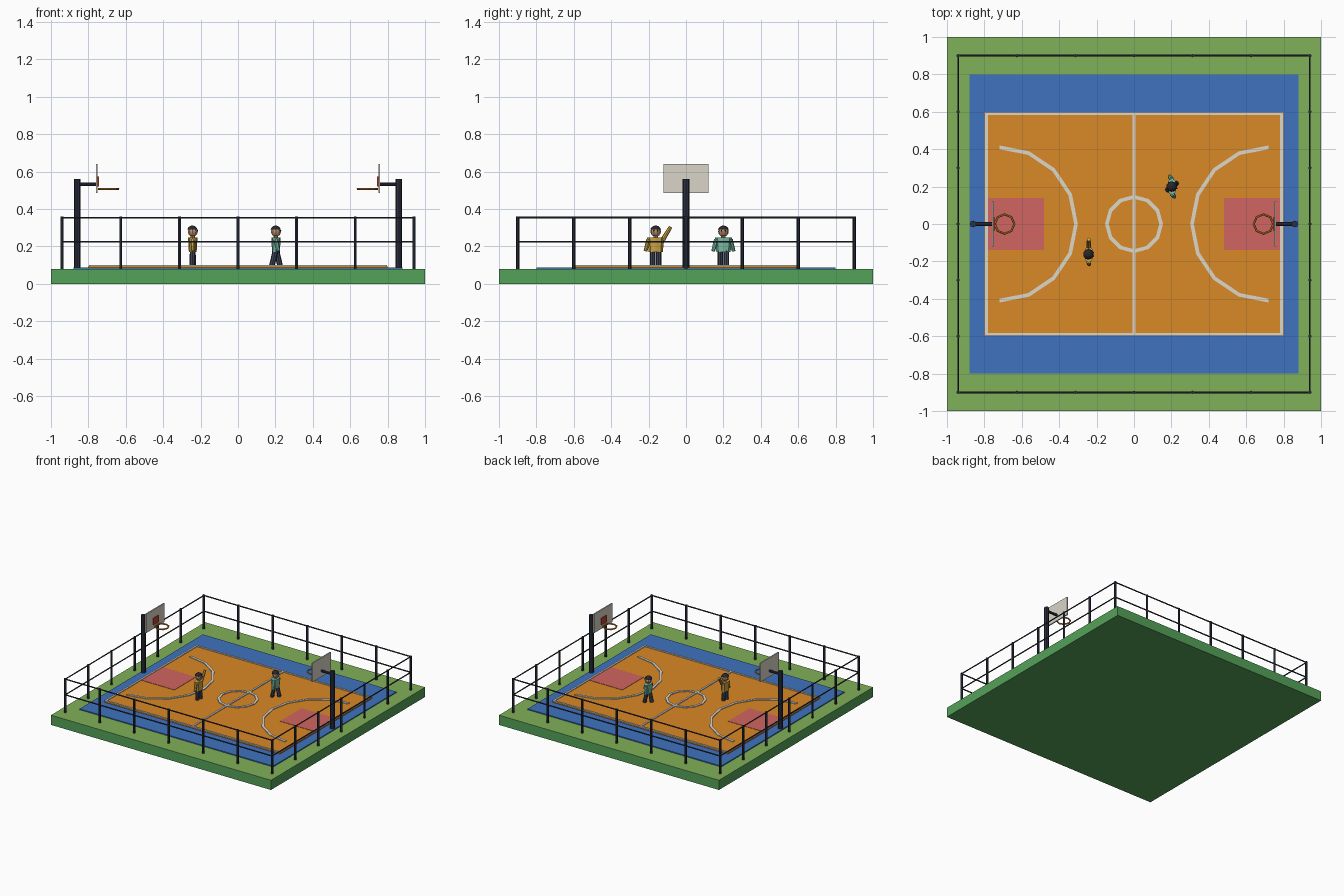
import bpy, bmesh
from math import sin, cos, pi, radians
from mathutils import Vector

if "Cube" in bpy.data.objects:
    bpy.data.objects.remove(bpy.data.objects["Cube"])


def mat(name, r, g, b):
    m = bpy.data.materials.new(name)
    m.diffuse_color = (r, g, b, 1)
    m.use_nodes = True
    m.node_tree.nodes["Principled BSDF"].inputs["Base Color"].default_value = m.diffuse_color
    return m


SIDE = mat("side_green", 0.09, 0.36, 0.10)
GRASS = mat("grass_green", 0.22, 0.44, 0.10)
BLUE = mat("blue", 0.05, 0.17, 0.52)
ORANGE = mat("orange", 0.70, 0.25, 0.02)
RED = mat("red", 0.64, 0.13, 0.12)
WHITE = mat("line_white", 0.72, 0.68, 0.60)
DARK = mat("dark_steel", 0.025, 0.03, 0.05)
BOARD = mat("board", 0.70, 0.66, 0.58)
TARGET = mat("target_red", 0.5, 0.06, 0.03)
RIM = mat("rim_orange", 0.65, 0.24, 0.03)
SKIN = mat("skin", 0.55, 0.30, 0.16)
HAIR = mat("hair", 0.02, 0.02, 0.025)
PANTS = mat("trousers", 0.05, 0.06, 0.10)
YELLOW = mat("yellow_shirt", 0.62, 0.38, 0.06)
TEAL = mat("teal_shirt", 0.20, 0.52, 0.38)


def finish(bm, name, m):
    bmesh.ops.recalc_face_normals(bm, faces=bm.faces)
    me = bpy.data.meshes.new(name)
    bm.to_mesh(me)
    bm.free()
    me.materials.append(m)
    ob = bpy.data.objects.new(name, me)
    bpy.context.collection.objects.link(ob)
    return ob


def box(name, lo, hi, m):
    bm = bmesh.new()
    bmesh.ops.create_cube(bm, size=1)
    lo, hi = Vector(lo), Vector(hi)
    for v in bm.verts:
        v.co = (lo + hi) / 2 + v.co * (hi - lo)
    return finish(bm, name, m)


def rod(name, a, b, r1, m, r2=None, n=8, flat=1.0):
    """Tapered rod from a to b; flat squeezes the section along x."""
    a, b = Vector(a), Vector(b)
    bm = bmesh.new()
    bmesh.ops.create_cone(bm, cap_ends=True, segments=n, radius1=r1,
                          radius2=r1 if r2 is None else r2, depth=(b - a).length)
    q = Vector((0, 0, 1)).rotation_difference(b - a)
    for v in bm.verts:
        p = q @ v.co
        p.x *= flat
        v.co = p + (a + b) / 2
    return finish(bm, name, m)


def band(name, c, r, a0, a1, n, m, w=0.02, z0=0.095, z1=0.102):
    """Flat faceted arc of painted line."""
    bm = bmesh.new()
    full = abs(a1 - a0) > 359
    k = n if full else n + 1
    rings = []
    for i in range(k):
        t = radians(a0 + (a1 - a0) * i / n)
        rings.append([bm.verts.new((c[0] + q * cos(t), c[1] + q * sin(t), z))
                      for q, z in ((r - w / 2, z0), (r + w / 2, z0), (r + w / 2, z1), (r - w / 2, z1))])
    for i in range(n):
        A, B = rings[i], rings[(i + 1) % k]
        for j in range(4):
            bm.faces.new((A[j], A[(j + 1) % 4], B[(j + 1) % 4], B[j]))
    if not full:
        bm.faces.new(rings[0])
        bm.faces.new(rings[-1])
    return finish(bm, name, m)


def ball(name, c, r, m, zmin=None, n=10):
    bm = bmesh.new()
    bmesh.ops.create_uvsphere(bm, u_segments=n, v_segments=8, radius=r)
    if zmin is not None:
        g = bm.verts[:] + bm.edges[:] + bm.faces[:]
        cut = bmesh.ops.bisect_plane(bm, geom=g, plane_co=(0, 0, zmin),
                                     plane_no=(0, 0, 1), clear_inner=True)
        bmesh.ops.contextual_create(bm, geom=[e for e in cut["geom_cut"]
                                              if isinstance(e, bmesh.types.BMEdge)])
    for v in bm.verts:
        v.co += Vector(c)
    return finish(bm, name, m)


# ground and court layers
base = box("ground_slab", (-1, -1, 0), (1, 1, 0.08), SIDE)
base.data.materials.append(GRASS)
for p in base.data.polygons:
    if p.normal.z > 0.5:
        p.material_index = 1
box("court_border", (-0.88, -0.8, 0.08), (0.88, 0.8, 0.088), BLUE)
box("court_floor", (-0.8, -0.6, 0.085), (0.8, 0.6, 0.096), ORANGE)

# painted lines
Z0, Z1 = 0.095, 0.102
for s in (-1, 1):
    box("side_line", (-0.795, s * 0.59 - 0.0075, Z0), (0.795, s * 0.59 + 0.0075, Z1), WHITE)
    box("end_line", (s * 0.788 - 0.0075, -0.59, Z0), (s * 0.788 + 0.0075, 0.59, Z1), WHITE)
    xs = sorted((s * 0.48, s * 0.78))
    box("key_area", (xs[0], -0.14, Z0), (xs[1], 0.14, 0.0985), RED)
    a = 90 if s > 0 else -90
    band("three_point_line", (s * 0.72, 0), 0.41, a, a + 180, 8, WHITE)
box("half_line", (-0.0075, -0.59, Z0), (0.0075, 0.59, Z1), WHITE)
band("centre_circle", (0, 0), 0.145, 0, 360, 12, WHITE)

# fence
FX, FY = 0.94, 0.90
for i in range(7):
    t = -1 + i / 3
    for s in (-1, 1):
        rod("fence_post", (t * FX, s * FY, 0.075), (t * FX, s * FY, 0.36), 0.009, DARK, n=6)
        if 0 < i < 6:
            rod("fence_post", (s * FX, t * FY, 0.075), (s * FX, t * FY, 0.36), 0.009, DARK, n=6)
for z in (0.225, 0.354):
    for s in (-1, 1):
        rod("fence_rail", (-FX, s * FY, z), (FX, s * FY, z), 0.005, DARK, n=6)
        rod("fence_rail", (s * FX, -FY, z), (s * FX, FY, z), 0.005, DARK, n=6)

# hoops
for s in (-1, 1):
    rod("hoop_pole", (s * 0.86, 0, 0.08), (s * 0.86, 0, 0.56), 0.018, DARK)
    rod("hoop_arm", (s * 0.86, 0, 0.533), (s * 0.757, 0, 0.533), 0.010, DARK)
    xs = sorted((s * 0.75, s * 0.76))
    box("backboard", (xs[0], -0.12, 0.485), (xs[1], 0.12, 0.64), BOARD)
    xs = sorted((s * 0.744, s * 0.752))
    box("board_target", (xs[0], -0.035, 0.52), (xs[1], 0.035, 0.575), TARGET)
    bpy.ops.mesh.primitive_torus_add(major_segments=8, minor_segments=6, major_radius=0.052,
                                     minor_radius=0.006, location=(s * 0.692, 0, 0.508))
    rim = bpy.context.object
    rim.name = "hoop_rim"
    rim.data.materials.append(RIM)


# players: d is facing direction along x, stride is foot spread
def player(x, y, shirt, d, stride, raised):
    for s in (-1, 1):
        foot = x + s * stride
        rod("leg", (foot, y + s * 0.016, 0.096), (x, y + s * 0.016, 0.19), 0.015, PANTS)
        sh = (x, y + s * 0.038, 0.236)
        if raised and s > 0:
            hand = (x, y + 0.08, 0.305)
        else:
            hand = (x - s * stride * 0.6, y + s * 0.055, 0.175)
        rod("arm", sh, hand, 0.013, shirt, 0.010)
    rod("torso", (x, y, 0.17), (x, y, 0.248), 0.038, shirt, 0.046, flat=0.55)
    rod("neck", (x, y, 0.24), (x, y, 0.265), 0.012, SKIN)
    ball("head", (x, y, 0.28), 0.028, SKIN)
    ball("hair", (x - d * 0.002, y, 0.282), 0.030, HAIR, 0.008)
    for s in (-1, 1):
        ball("eye", (x + d * 0.025, y + s * 0.010, 0.284), 0.004, HAIR, n=6)


player(-0.242, -0.162, YELLOW, 1, 0.003, True)
player(0.203, 0.2, TEAL, 1, 0.022, False)
